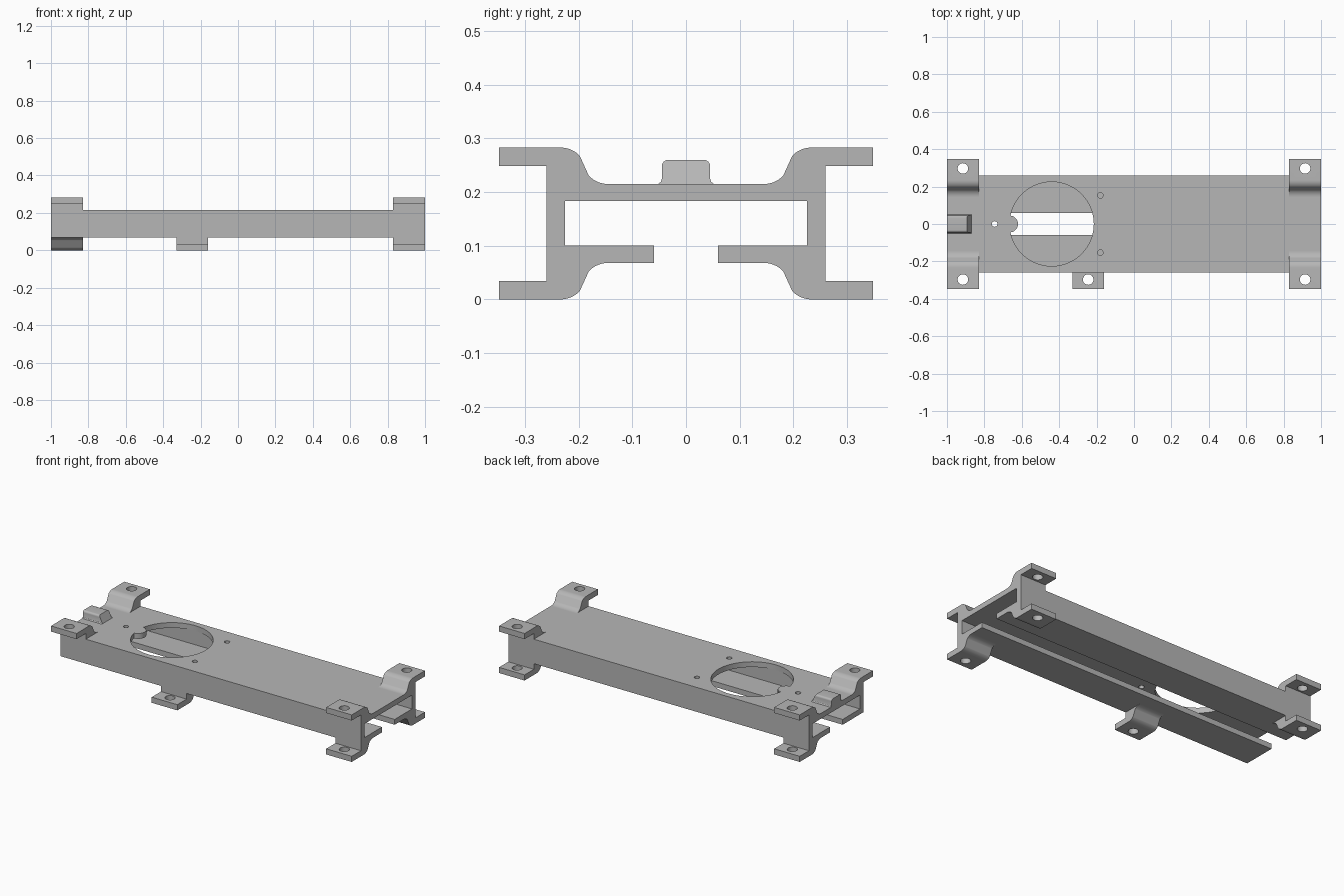
import bpy, bmesh
from math import pi, cos, sin, radians

cube = bpy.data.objects.get("Cube")
if cube:
    bpy.data.objects.remove(cube, do_unlink=True)

H = 0.283                      # overall height
TOP, FLOOR = 0.215, 0.068      # channel outer top and bottom
WALL, TAB_W = 0.26, 0.17       # half width of channel, tab length along x

grey = bpy.data.materials.new("plain grey")
grey.use_nodes = True
COLOUR = (0.47, 0.47, 0.47, 1)
grey.diffuse_color = COLOUR
grey.node_tree.nodes["Principled BSDF"].inputs["Base Color"].default_value = COLOUR


def prism(name, outline, axis, lo, hi):
    """Extrude a 2D outline along x (outline is y,z) or z (outline is x,y)."""
    def place(p, d):
        return (d, p[0], p[1]) if axis == "x" else (p[0], p[1], d)
    bm = bmesh.new()
    face = bm.faces.new([bm.verts.new(place(p, lo)) for p in outline])
    grown = bmesh.ops.extrude_face_region(bm, geom=[face])["geom"]
    for v in grown:
        if isinstance(v, bmesh.types.BMVert):
            v.co["xyz".index(axis)] = hi
    bmesh.ops.recalc_face_normals(bm, faces=bm.faces)
    mesh = bpy.data.meshes.new(name)
    bm.to_mesh(mesh)
    bm.free()
    mesh.materials.append(grey)
    obj = bpy.data.objects.new(name, mesh)
    bpy.context.collection.objects.link(obj)
    return obj


def arc(cx, cy, r, start, end, n):
    return [(cx + r * cos(start + (end - start) * i / n),
             cy + r * sin(start + (end - start) * i / n)) for i in range(n + 1)]


def circle(cx, cy, r, n=32):
    return arc(cx, cy, r, 0, 2 * pi, n)[:-1]


def activate(obj):
    bpy.ops.object.select_all(action="DESELECT")
    obj.select_set(True)
    bpy.context.view_layer.objects.active = obj


def cut(obj, outline, lo, hi):
    cutter = prism("cutter", outline, "z", lo, hi)
    cutter.hide_render = True
    mod = obj.modifiers.new("cut", "BOOLEAN")
    mod.operation, mod.solver, mod.object = "DIFFERENCE", "EXACT", cutter
    activate(obj)
    bpy.ops.object.modifier_apply(modifier=mod.name)
    bpy.data.objects.remove(cutter, do_unlink=True)


def smooth(obj):
    activate(obj)
    bpy.ops.object.shade_smooth_by_angle(angle=radians(30))


# Channel with a slot along its underside
half = [(0.06, 0.1), (0.225, 0.1), (0.225, 0.183)]
outer = [(WALL, TOP), (WALL, FLOOR), (0.06, FLOOR)]
right_half = outer + half
left_half = [(-y, z) for y, z in reversed(right_half)]
channel = prism("channel_body", right_half + left_half, "x", -1, 1)

# Large round opening with a rounded lug on its edge
R, r, CX = 0.225, 0.045, -0.44
a = 0.2
opening = arc(CX, 0, R, a - pi, pi - a, 72) + arc(CX - R, 0, r, 1.47, -1.47, 16)[1:-1]
cut(channel, opening, 0.15, 0.25)

# Small holes in the top plate
for x, y in [(-0.745, 0), (-0.18, 0.153), (-0.18, -0.153)]:
    cut(channel, circle(x, y, 0.015, 20), 0.15, 0.25)
smooth(channel)

# Raised tabs and lowered feet share one cranked profile
S = 0.05
bend = radians(46)
crank = [(WALL, TOP), (WALL, 0.249), (0.348, 0.249), (0.348, H)]
crank += arc(0.234, H - S, S, pi / 2, pi / 2 + bend, 8)
crank += arc(0.145, TOP + S, S, bend - pi / 2, -pi / 2, 8)


def tab(name, x, side, below=False):
    outline = [(side * y, H - z if below else z) for y, z in crank]
    obj = prism(name, outline, "x", x - TAB_W / 2, x + TAB_W / 2)
    cut(obj, circle(x, side * 0.297, 0.028), -0.1, 0.4)
    smooth(obj)


for side, where in ((-1, "front"), (1, "back")):
    for x, end in ((-0.915, "right"), (0.915, "left")):
        tab(f"{where}_{end}_upper_tab", x, side)
tab("front_left_foot", 0.915, -1, True)
tab("back_left_foot", 0.915, 1, True)
tab("back_right_foot", -0.915, 1, True)
tab("front_middle_foot", -0.245, -1, True)

# Small stop block on the end of the plate, with flared base and sloped inner end
side_curve = [(0.052, TOP), (0.047, 0.219), (0.045, 0.225)] + arc(0.033, 0.248, 0.012, 0, pi / 2, 6)
block = prism("stop_block", side_curve + [(-y, z) for y, z in reversed(side_curve)], "x", -1, -0.87)
for v in block.data.vertices:
    if v.co.x > -0.9:
        v.co.x -= 0.5 * (v.co.z - TOP)
smooth(block)
